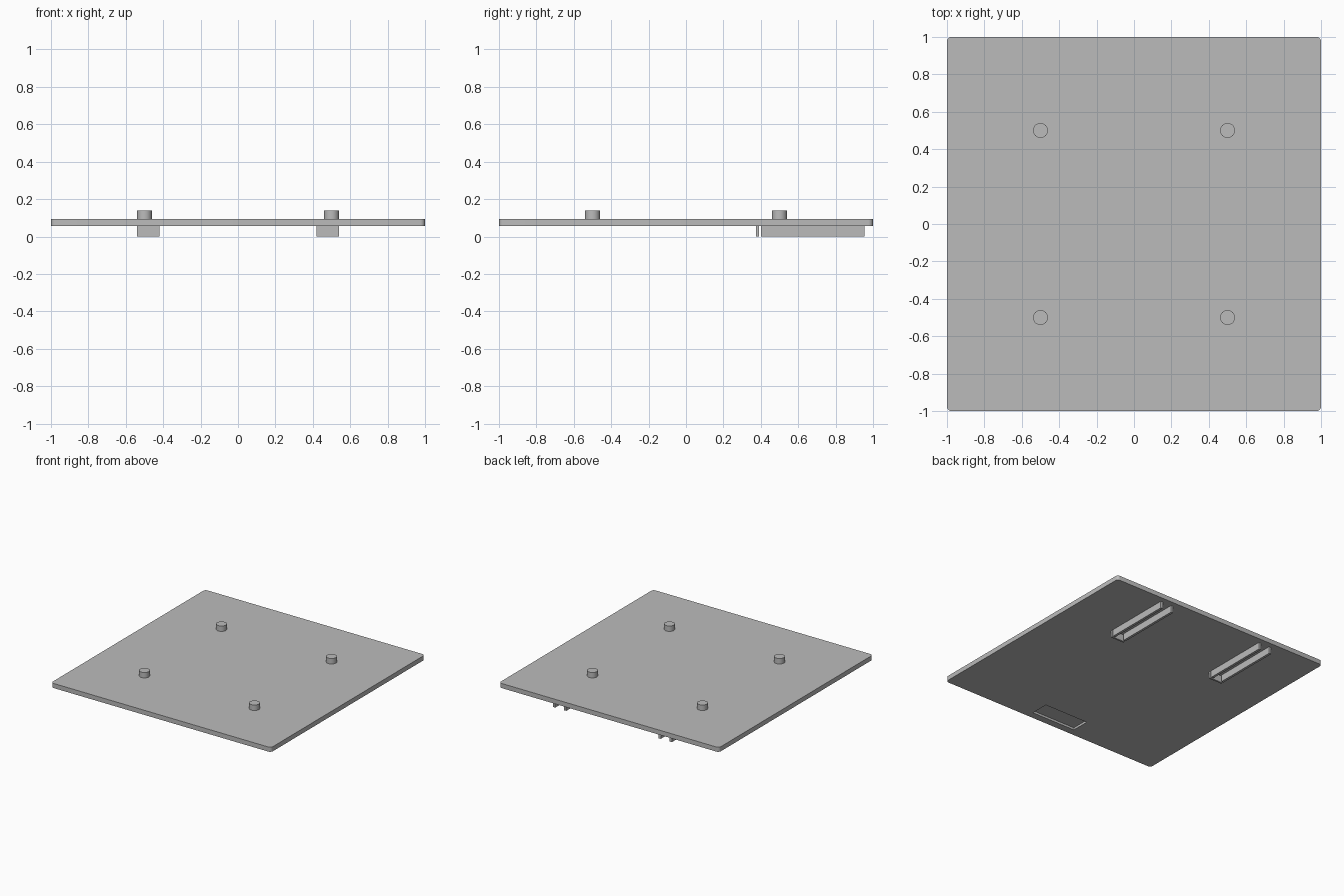
import bpy
import bmesh

cube = bpy.data.objects.get("Cube")
if cube:
    bpy.data.objects.remove(cube, do_unlink=True)

# Single grey material
grey = bpy.data.materials.new("plain grey")
grey.use_nodes = True
colour = (0.5, 0.5, 0.5, 1)
grey.diffuse_color = colour
grey.node_tree.nodes["Principled BSDF"].inputs["Base Color"].default_value = colour

PLATE_BOTTOM, PLATE_TOP, PEG_TOP = 0.056, 0.094, 0.139


def box(name, low, high):
    """Box between two opposite corners."""
    bm = bmesh.new()
    bmesh.ops.create_cube(bm, size=1)
    for v in bm.verts:
        v.co = [(high[i] if v.co[i] > 0 else low[i]) for i in range(3)]
    mesh = bpy.data.meshes.new(name)
    bm.to_mesh(mesh)
    bm.free()
    obj = bpy.data.objects.new(name, mesh)
    bpy.context.collection.objects.link(obj)
    mesh.materials.append(grey)
    return obj


def smooth(obj):
    bpy.ops.object.select_all(action="DESELECT")
    obj.select_set(True)
    bpy.context.view_layer.objects.active = obj
    bpy.ops.object.shade_smooth_by_angle()


# Plate with rounded vertical corners
plate = box("plate", (-1, -1, PLATE_BOTTOM), (1, 1, PLATE_TOP))
bm = bmesh.new()
bm.from_mesh(plate.data)
corners = [e for e in bm.edges if abs(e.verts[0].co.z - e.verts[1].co.z) > 0.01]
bmesh.ops.bevel(bm, geom=corners, offset=0.025, segments=6, profile=0.5, affect="EDGES")
bm.to_mesh(plate.data)
bm.free()
smooth(plate)

# Shallow label recess in the underside, near the front
cutter = box("recess_cutter", (-0.2, -0.94, 0), (0.2, -0.79, PLATE_BOTTOM + 0.018))
cutter.hide_render = True
cutter.hide_viewport = True
cutter.display_type = "WIRE"
cut = plate.modifiers.new("recess", "BOOLEAN")
cut.operation = "DIFFERENCE"
cut.object = cutter

# Four round pegs on top
for side, x in (("left", 0.5), ("right", -0.5)):
    for end, y in (("front", -0.5), ("back", 0.5)):
        bpy.ops.mesh.primitive_cylinder_add(
            vertices=32, radius=0.04, depth=PEG_TOP - PLATE_TOP,
            location=(x, y, (PEG_TOP + PLATE_TOP) / 2))
        peg = bpy.context.object
        peg.name = f"{end}_{side}_peg"
        peg.data.materials.append(grey)
        smooth(peg)

# Two slide channels underneath: a pair of rails and an end stop each
INNER, OUTER, WALL = 0.42, 0.54, 0.02
for side, s in (("left", 1), ("right", -1)):
    def span(name, a, b, y0, y1):
        x0, x1 = sorted((s * a, s * b))
        box(f"{side}_{name}", (x0, y0, 0), (x1, y1, PLATE_BOTTOM))
    span("inner_rail", INNER, INNER + WALL, 0.4, 0.955)
    span("outer_rail", OUTER - WALL, OUTER, 0.4, 0.955)
    span("end_stop", INNER, OUTER, 0.375, 0.39)
